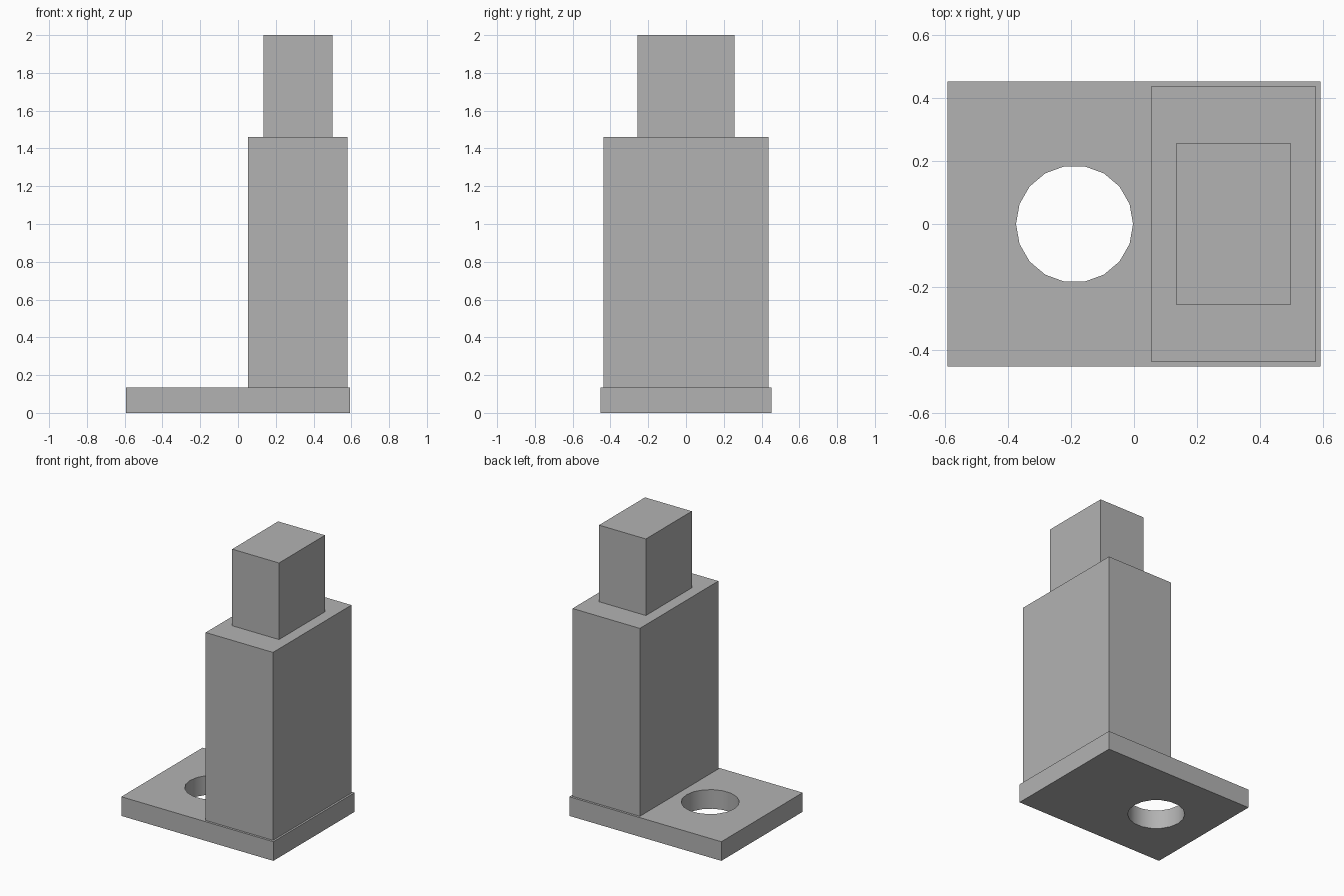
import bpy
import math

cube = bpy.data.objects.get("Cube")
if cube:
    bpy.data.objects.remove(cube, do_unlink=True)

# Single neutral colour
grey = bpy.data.materials.new("neutral_grey")
grey.use_nodes = True
colour = (0.45, 0.45, 0.45, 1)
grey.diffuse_color = colour
bsdf = next(n for n in grey.node_tree.nodes if n.type == "BSDF_PRINCIPLED")
bsdf.inputs["Base Color"].default_value = colour


def block(name, x0, x1, half_depth, z0, z1):
    """Box spanning the given limits, centred in y."""
    bpy.ops.mesh.primitive_cube_add(size=1, location=((x0 + x1) / 2, 0, (z0 + z1) / 2))
    obj = bpy.context.object
    obj.name = name
    obj.scale = (x1 - x0, 2 * half_depth, z1 - z0)
    bpy.ops.object.transform_apply(location=False, rotation=False, scale=True)
    obj.data.materials.append(grey)
    return obj


BASE_TOP, BODY_TOP, TOTAL = 0.135, 1.46, 2.0

# Stacked blocks
base = block("base_plate", -0.593, 0.593, 0.453, 0, BASE_TOP)
block("main_body", 0.054, 0.579, 0.437, BASE_TOP, BODY_TOP)
block("upper_block", 0.134, 0.499, 0.256, BODY_TOP, TOTAL)

# Round hole through the plate
bpy.ops.mesh.primitive_cylinder_add(
    vertices=18, radius=0.186, depth=0.5, location=(-0.189, 0, BASE_TOP / 2),
    rotation=(0, 0, math.pi / 2))
cutter = bpy.context.object
cutter.name = "hole_cutter"
cutter.data.materials.append(grey)

cut = base.modifiers.new("hole", "BOOLEAN")
cut.operation = "DIFFERENCE"
cut.solver = "EXACT"
cut.object = cutter
bpy.ops.object.select_all(action="DESELECT")
base.select_set(True)
bpy.context.view_layer.objects.active = base
bpy.ops.object.modifier_apply(modifier=cut.name)
bpy.data.objects.remove(cutter, do_unlink=True)

# Smooth hole wall, crisp edges
bpy.ops.object.shade_smooth_by_angle(angle=math.radians(30))
